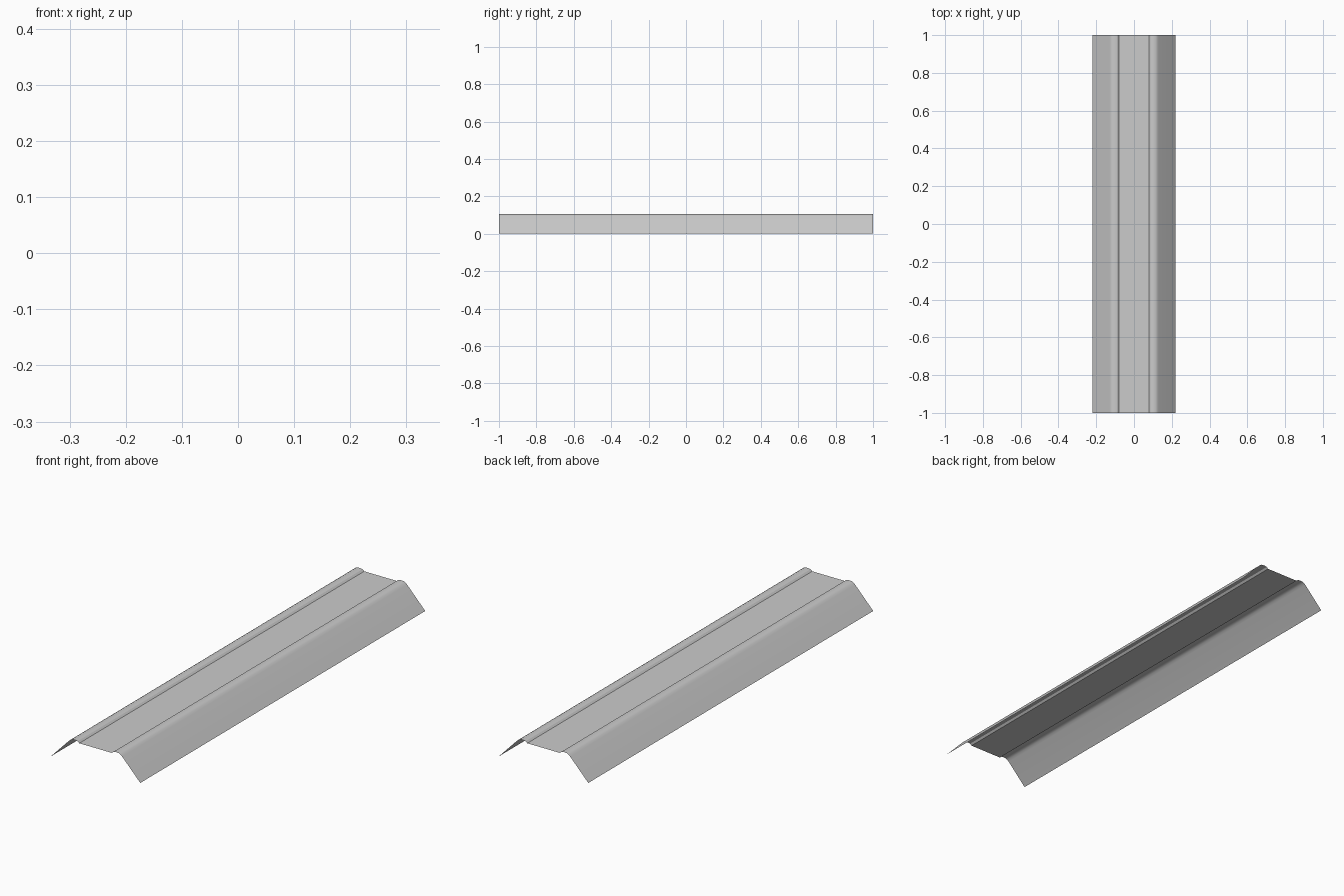
import bpy, bmesh, math

if "Cube" in bpy.data.objects:
    bpy.data.objects.remove(bpy.data.objects["Cube"])

# Half cross-section of the folded sheet: flat web, small raised bead, sloped flange
half = [(0.08, 0.096), (0.088, 0.103), (0.10, 0.105), (0.115, 0.104),
        (0.123, 0.100), (0.131, 0.093), (0.22, 0.0)]
profile = [(-x, z) for x, z in reversed(half)] + half

# Sweep the open profile along y as a single-skin sheet
bm = bmesh.new()
rows = [[bm.verts.new((x, y, z)) for x, z in profile] for y in (-1, 1)]
for i in range(len(profile) - 1):
    bm.faces.new((rows[0][i], rows[0][i + 1], rows[1][i + 1], rows[1][i]))
mesh = bpy.data.meshes.new("ridge_cap")
bm.to_mesh(mesh)
bm.free()

cap = bpy.data.objects.new("ridge_cap", mesh)
bpy.context.collection.objects.link(cap)
bpy.context.view_layer.objects.active = cap
cap.select_set(True)
bpy.ops.object.shade_smooth_by_angle(angle=math.radians(30))
